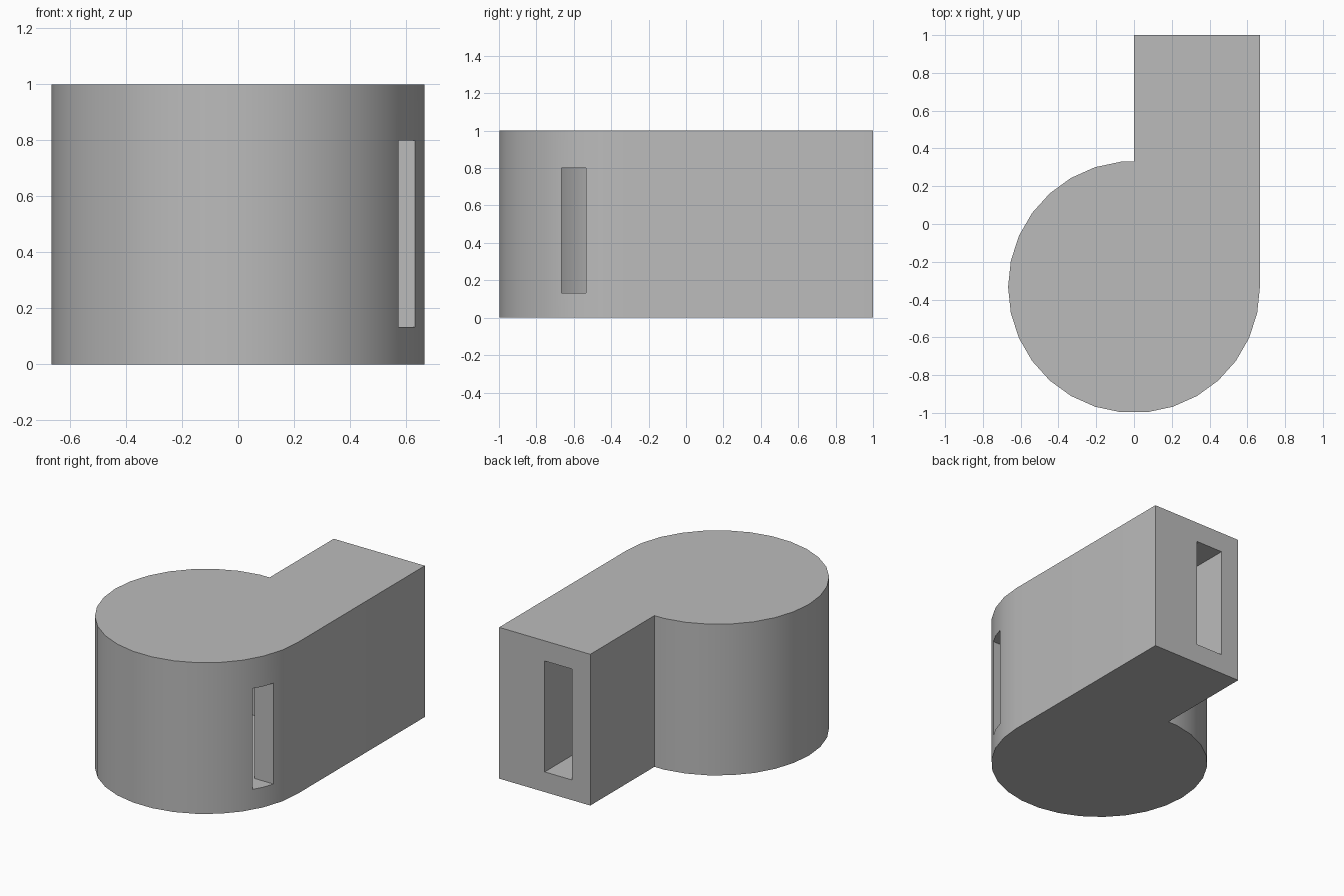
import bpy, bmesh, math

cube = bpy.data.objects.get("Cube")
if cube:
    bpy.data.objects.remove(cube, do_unlink=True)

U = 2 / 15            # wall thickness, the module of the whole part
R = 5 * U             # outer radius of the round chamber
CY = -2.5 * U         # chamber centre in y
HEIGHT = 7.5 * U

grey = bpy.data.materials.new("plain grey")
grey.use_nodes = True
colour = (0.5, 0.5, 0.5, 1)
grey.diffuse_color = colour
grey.node_tree.nodes["Principled BSDF"].inputs["Base Color"].default_value = colour


def prism(name, outline, z0, z1):
    """Extrude a flat outline from z0 up to z1."""
    bm = bmesh.new()
    base = bm.faces.new([bm.verts.new((x, y, z0)) for x, y in outline])
    top = bmesh.ops.extrude_face_region(bm, geom=[base])["geom"]
    bmesh.ops.translate(bm, vec=(0, 0, z1 - z0),
                        verts=[v for v in top if isinstance(v, bmesh.types.BMVert)])
    bmesh.ops.recalc_face_normals(bm, faces=bm.faces)
    mesh = bpy.data.meshes.new(name)
    bm.to_mesh(mesh)
    bm.free()
    mesh.materials.append(grey)
    obj = bpy.data.objects.new(name, mesh)
    bpy.context.collection.objects.link(obj)
    return obj


def arc(radius, start, end, step=12):
    return [(radius * math.cos(math.radians(a)), CY + radius * math.sin(math.radians(a)))
            for a in range(start, end, step)]


def rect(x0, x1, y0, y1):
    return [(x0, y0), (x1, y0), (x1, y1), (x0, y1)]


# Round chamber with a straight mouthpiece running back from its side
neck_y = CY + R * math.cos(math.radians(6))
body = prism("whistle_body",
             [(R, 1), (0, 1), (0, neck_y)] + arc(R, 96, 372), 0, HEIGHT)

# Hollow chamber, air channel and side window
cutters = [
    prism("chamber_cutter", arc(R - U, 0, 360), U, HEIGHT - U),
    prism("channel_cutter", rect(U, 2.5 * U, CY, 1.2), U, HEIGHT - U),
    prism("window_cutter", rect(2.5 * U, 6 * U, -5 * U, -4 * U), U, 6 * U),
]
for cutter in cutters:
    cutter.hide_render = True
    mod = body.modifiers.new(cutter.name, "BOOLEAN")
    mod.operation = "DIFFERENCE"
    mod.solver = "EXACT"
    mod.object = cutter

# Apply the cuts, then drop the cutters
bpy.ops.object.select_all(action="DESELECT")
bpy.context.view_layer.objects.active = body
body.select_set(True)
for cutter in cutters:
    bpy.ops.object.modifier_apply(modifier=cutter.name)
    bpy.data.objects.remove(cutter, do_unlink=True)

bpy.ops.object.shade_smooth_by_angle(angle=math.radians(30))
